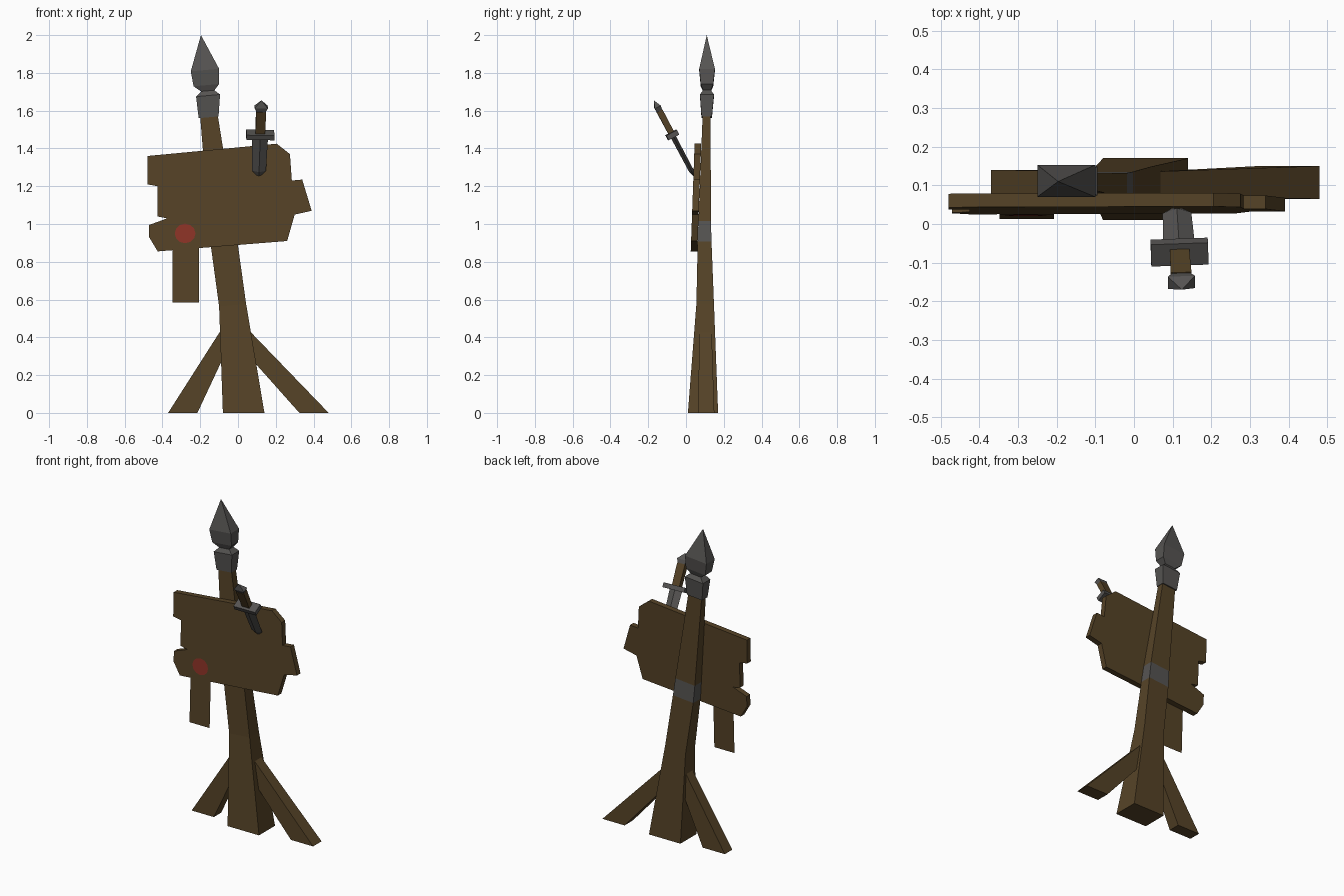
import bpy, bmesh, math
from mathutils import Vector

if "Cube" in bpy.data.objects:
    bpy.data.objects.remove(bpy.data.objects["Cube"])


def material(name, rgb):
    m = bpy.data.materials.new(name)
    m.diffuse_color = (*rgb, 1)
    m.use_nodes = True
    m.node_tree.nodes["Principled BSDF"].inputs["Base Color"].default_value = m.diffuse_color
    return m


wood = material("dark wood", (0.092, 0.056, 0.020))
metal = material("dull iron", (0.092, 0.088, 0.084))
red = material("red wax", (0.27, 0.034, 0.02))


def finish(name, bm, *mats):
    bmesh.ops.recalc_face_normals(bm, faces=bm.faces)
    me = bpy.data.meshes.new(name)
    bm.to_mesh(me)
    bm.free()
    for m in mats:
        me.materials.append(m)
    ob = bpy.data.objects.new(name, me)
    bpy.context.collection.objects.link(ob)
    return ob


def loft(name, rings, *mats, rule=None):
    """Skin a stack of rings; rule gives the material index of each storey."""
    bm = bmesh.new()
    rows = [[bm.verts.new(p) for p in r] for r in rings]
    n = len(rows[0])
    for k, (a, b) in enumerate(zip(rows, rows[1:])):
        for i in range(n):
            j = (i + 1) % n
            f = bm.faces.new((a[i], a[j], b[j], b[i]))
            f.material_index = rule(k) if rule else 0
    bm.faces.new(rows[0])
    bm.faces.new(rows[-1])
    bmesh.ops.remove_doubles(bm, verts=bm.verts, dist=0.0005)
    return finish(name, bm, *mats)


def section(z, x0, x1, y0, y1, tilt=0.09):
    t = tilt * (x1 - x0) / 2
    return [(x0, y0, z - t), (x1, y0, z + t), (x1, y1, z + t), (x0, y1, z - t)]


# Leaning post with an iron band behind the board
loft("post", [
    section(0, -.08, .14, .01, .17, 0),
    section(.57, -.10, .043, .055, .148),
    section(.90, -.145, -.003, .062, .135),
    section(1.01, -.154, -.018, .066, .132),
    section(1.57, -.20, -.107, .088, .13),
], wood, metal, rule=lambda k: int(k == 2))

# Spear head: collar, neck and pointed tip
loft("spear_head", [
    section(1.565, -.208, -.103, .082, .137),
    section(1.68, -.222, -.095, .074, .148),
    section(1.705, -.195, -.125, .09, .132),
    section(1.735, -.235, -.10, .078, .144),
    section(1.815, -.25, -.10, .07, .153),
    section(2.0, -.1961, -.1959, .1099, .1101, 0),
], metal)

# Bracing legs
for name, foot, top, back in (
    ("left_leg", (-.37, -.215), ((-.07, .47), (-.07, .31)), .14),
    ("right_leg", (.48, .325), ((.04, .456), (.04, .32)), .15),
):
    ring = lambda a, b, y0, y1: [(a[0], y0, a[1]), (b[0], y0, b[1]),
                                 (b[0], y1, b[1]), (a[0], y1, a[1])]
    loft(name, [ring((foot[0], 0), (foot[1], 0), .065, back),
                ring(top[0], top[1], .07, .135)], wood)


# Broken signboard, leaning back slightly
def front_y(z):
    return .025 + (z - .855) * .036


outline = [(-.48, 1.36), (.205, 1.425), (.275, 1.37), (.285, 1.23), (.34, 1.235),
           (.39, 1.07), (.30, 1.05), (.26, .91), (-.425, .855), (-.47, .93),
           (-.47, .995), (-.375, 1.03), (-.425, 1.04), (-.425, 1.20), (-.48, 1.21)]
loft("board", [[(x, front_y(z) + d, z) for x, z in outline] for d in (0, .035)], wood)


# Thin strip and wax seal on the board front
def sheet(name, pts, off, mat):
    bm = bmesh.new()
    f = bm.faces.new([bm.verts.new((x, front_y(z) - off, z)) for x, z in pts])
    ob = finish(name, bm, mat)
    return ob


sheet("hanging_strip", [(-.348, .585), (-.207, .585), (-.207, .95), (-.348, .95)], .003, wood)
sheet("wax_seal", [(-.28 + .055 * math.cos(math.tau * i / 12),
                    .95 + .052 * math.sin(math.tau * i / 12)) for i in range(12)], .006, red)

# Dagger stuck in the board, built along its own axis
tip = Vector((.11, .045, 1.25))
axis = Vector((.014, -.215, .405)).normalized()
wide = (Vector((1, 0, .05)) - axis * axis.dot(Vector((1, 0, .05)))).normalized()
deep = axis.cross(wide)


def diamond(t, w, d):
    return [tip + axis * t + wide * (w * a) + deep * (d * b)
            for a, b in ((1, 0), (0, 1), (-1, 0), (0, -1))]


def block(t, w, d):
    return [tip + axis * t + wide * (w * a) + deep * (d * b)
            for a, b in ((1, 1), (-1, 1), (-1, -1), (1, -1))]


loft("dagger_blade", [diamond(-.005, .0001, .0001), diamond(.035, .037, .013),
                      diamond(.245, .042, .014)], metal)
loft("dagger_guard", [block(.237, .074, .032), block(.265, .074, .032)], metal)
loft("dagger_handle", [block(.262, .025, .016), block(.395, .027, .017)], wood)
loft("dagger_pommel", [block(.388, .02, .014), block(.418, .035, .018),
                       block(.458, .0001, .0001)], metal)
